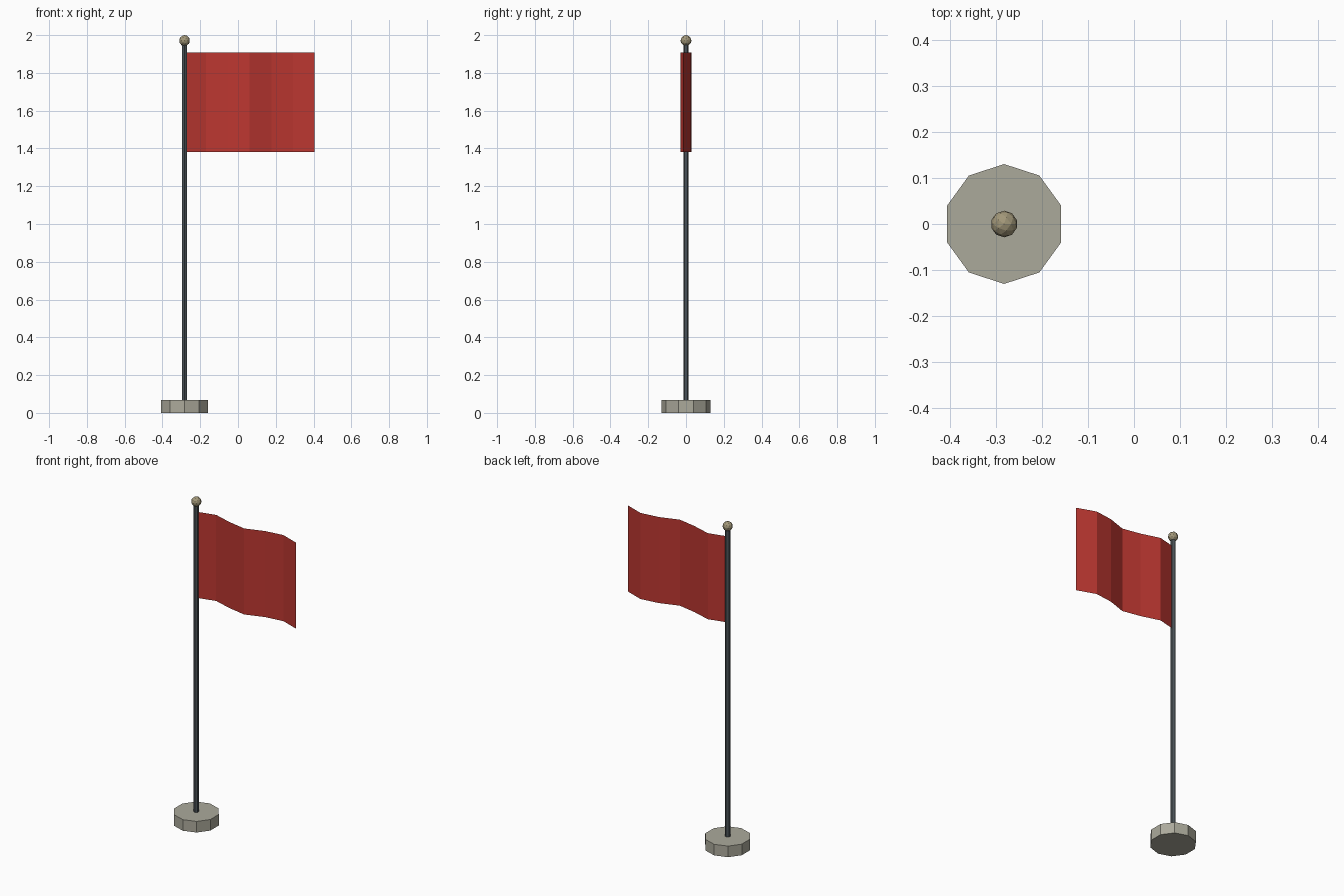
import bpy
import math

cube = bpy.data.objects.get("Cube")
if cube:
    bpy.data.objects.remove(cube, do_unlink=True)

POLE_X = -0.283


def material(name, rgb):
    mat = bpy.data.materials.new(name)
    mat.use_nodes = True
    color = (*rgb, 1)
    mat.diffuse_color = color
    mat.node_tree.nodes["Principled BSDF"].inputs["Base Color"].default_value = color
    return mat


def finish(name, mat):
    obj = bpy.context.object
    obj.name = obj.data.name = name
    obj.data.materials.append(mat)


def column(name, sides, radius, bottom, top, mat):
    bpy.ops.mesh.primitive_cylinder_add(
        vertices=sides, radius=radius, depth=top - bottom,
        location=(POLE_X, 0, (bottom + top) / 2))
    finish(name, mat)


stone = material("warm grey stone", (0.41, 0.40, 0.33))
steel = material("dark steel", (0.07, 0.085, 0.095))
brass = material("dull brass", (0.36, 0.31, 0.19))
red = material("red cloth", (0.50, 0.038, 0.03))

# Ten-sided foot and slim pole
column("base", 10, 0.1305, 0, 0.068, stone)
column("pole", 6, 0.0145, 0.068, 1.96, steel)

# Faceted ball on top of the pole
bpy.ops.mesh.primitive_ico_sphere_add(
    subdivisions=2, radius=0.029, location=(POLE_X, 0, 1.971))
finish("finial", brass)

# Flag: a thin sheet of six strips following a sine wave away from the pole
STRIPS, END_X, LOW, HIGH = 6, 0.406, 1.38, 1.908
verts = []
for i in range(STRIPS + 1):
    t = i / STRIPS
    x = POLE_X + t * (END_X - POLE_X)
    y = 0.029 * math.sin(10 * t)
    verts += [(x, y, LOW), (x, y, HIGH)]
faces = [(2 * i, 2 * i + 2, 2 * i + 3, 2 * i + 1) for i in range(STRIPS)]
mesh = bpy.data.meshes.new("flag")
mesh.from_pydata(verts, [], faces)
flag = bpy.data.objects.new("flag", mesh)
mesh.materials.append(red)
bpy.context.collection.objects.link(flag)
